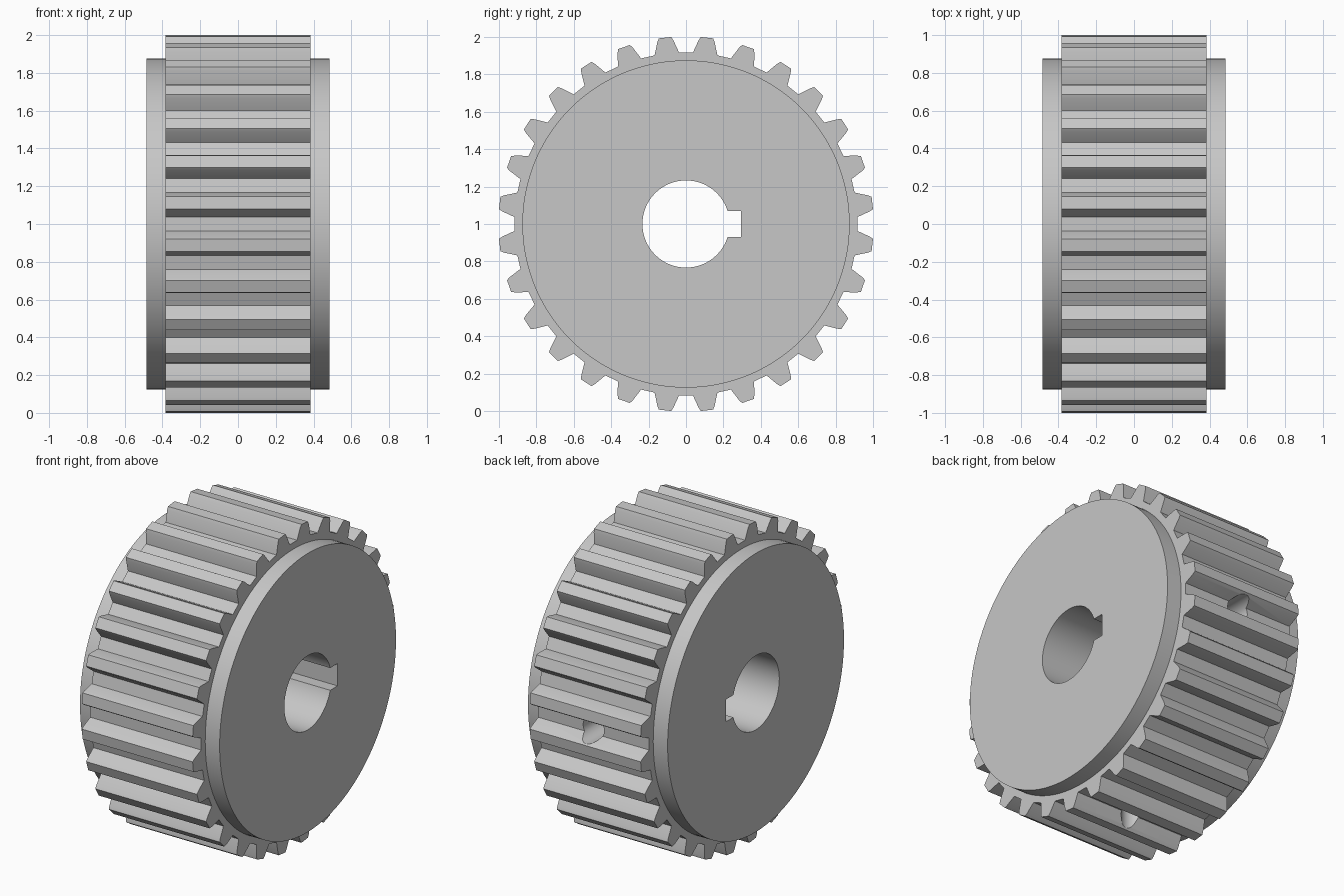
import bpy, bmesh, math
from mathutils import Matrix

TEETH = 28
CENTRE = Matrix.Translation((0, 0, 1))

cube = bpy.data.objects.get("Cube")
if cube:
    bpy.data.objects.remove(cube, do_unlink=True)

grey = bpy.data.materials.new("steel_grey")
grey.use_nodes = True
colour = (0.57, 0.57, 0.57, 1)
grey.diffuse_color = colour
grey.node_tree.nodes["Principled BSDF"].inputs["Base Color"].default_value = colour


def finish(bm, name):
    bmesh.ops.recalc_face_normals(bm, faces=bm.faces)
    mesh = bpy.data.meshes.new(name)
    bm.to_mesh(mesh)
    bm.free()
    mesh.materials.append(grey)
    ob = bpy.data.objects.new(name, mesh)
    bpy.context.collection.objects.link(ob)
    return ob


def prism(name, profile, half):
    """Extrude a closed (y, z) profile along x, about the axle."""
    bm = bmesh.new()
    face = bm.faces.new([bm.verts.new((-half, y, z + 1)) for y, z in profile])
    new = bmesh.ops.extrude_face_region(bm, geom=[face])["geom"]
    verts = [v for v in new if isinstance(v, bmesh.types.BMVert)]
    bmesh.ops.translate(bm, verts=verts, vec=(2 * half, 0, 0))
    return finish(bm, name)


def circle(radius, count):
    return [(radius * math.cos(i * math.tau / count), radius * math.sin(i * math.tau / count))
            for i in range(count)]


def radial_hole(name, turn):
    """Round cutter running from the bore out past the teeth; turn is about x."""
    bm = bmesh.new()
    bmesh.ops.create_cone(bm, cap_ends=True, segments=40, radius1=0.073, radius2=0.073, depth=1.1,
                          matrix=CENTRE @ Matrix.Rotation(turn, 4, "X")
                          @ Matrix.Translation((0, 0, 0.65)))
    return finish(bm, name)


def combine(target, tool, operation):
    mod = target.modifiers.new(tool.name, "BOOLEAN")
    mod.operation = operation
    mod.solver = "EXACT"
    mod.object = tool
    bpy.context.view_layer.objects.active = target
    bpy.ops.object.modifier_apply(modifier=mod.name)
    bpy.data.objects.remove(tool, do_unlink=True)


# Toothed rim: each tooth is (radius, half width) from root to tip and back
flank = [(0.917, 0.066), (0.985, 0.043), (1.003, 0.033)]
tooth = [(r, -w) for r, w in flank] + [(r, w) for r, w in reversed(flank)]
outline = []
for i in range(TEETH):
    middle = (i + 0.5) * math.tau / TEETH
    for r, w in tooth:
        a = middle + w / r
        outline.append((r * math.cos(a), r * math.sin(a)))
gear = prism("toothed_pulley", outline, 0.385)

# Raised end discs
combine(gear, prism("end_discs", circle(0.875, 144), 0.485), "UNION")

# Bore, keyway and the two set screw holes (back and underside)
combine(gear, prism("bore", circle(0.233, 80), 0.7), "DIFFERENCE")
key = [(0.1, -0.07), (0.295, -0.07), (0.295, 0.07), (0.1, 0.07)]
combine(gear, prism("keyway", key, 0.7), "DIFFERENCE")
combine(gear, radial_hole("back_screw_hole", -math.pi / 2), "DIFFERENCE")
combine(gear, radial_hole("lower_screw_hole", math.pi), "DIFFERENCE")

# Smooth round walls, crisp edges elsewhere
bpy.ops.object.select_all(action="DESELECT")
gear.select_set(True)
bpy.context.view_layer.objects.active = gear
bpy.ops.object.shade_smooth_by_angle(angle=math.radians(12))
